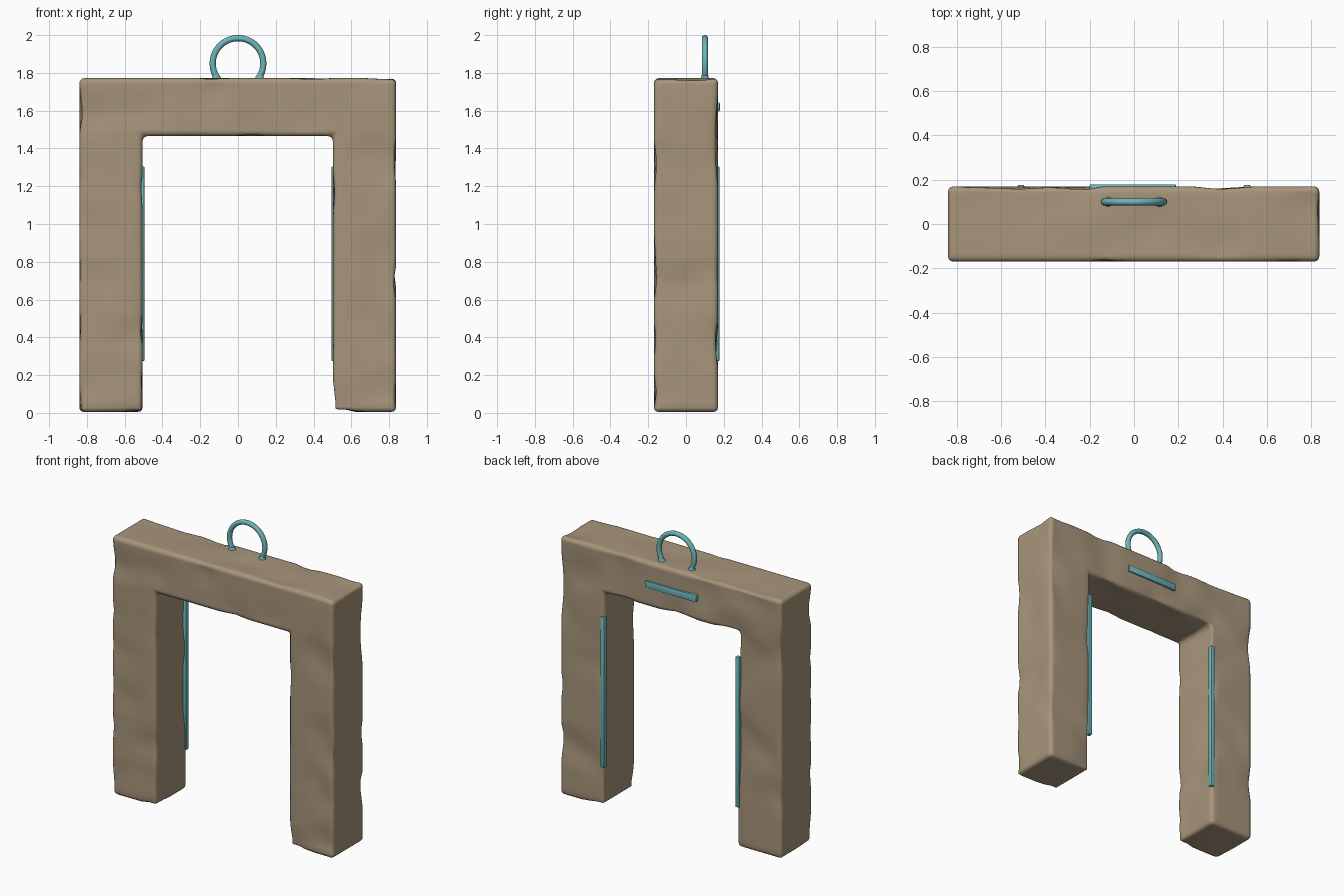
import bpy, bmesh, math
from mathutils import Vector, noise

if "Cube" in bpy.data.objects:
    bpy.data.objects.remove(bpy.data.objects["Cube"])


def material(name, color):
    m = bpy.data.materials.new(name)
    m.diffuse_color = (*color, 1)
    m.use_nodes = True
    m.node_tree.nodes["Principled BSDF"].inputs["Base Color"].default_value = m.diffuse_color
    return m


stone = material("sandstone", (0.39, 0.30, 0.20))
teal = material("teal", (0.15, 0.47, 0.48))


def add_object(name, bm, mat, angle=40):
    bmesh.ops.recalc_face_normals(bm, faces=bm.faces)
    me = bpy.data.meshes.new(name)
    bm.to_mesh(me)
    bm.free()
    ob = bpy.data.objects.new(name, me)
    bpy.context.collection.objects.link(ob)
    me.materials.append(mat)
    bpy.ops.object.select_all(action='DESELECT')
    ob.select_set(True)
    bpy.context.view_layer.objects.active = ob
    bpy.ops.object.shade_smooth_by_angle(angle=math.radians(angle))
    return ob


def bevel_sharp(bm, width, segments):
    edges = [e for e in bm.edges if e.calc_face_angle(0) > 0.5]
    bmesh.ops.bevel(bm, geom=edges, offset=width, segments=segments,
                    profile=0.5, affect='EDGES')


# Stone gateway: two posts and a lintel in one block
xs, zs = (-0.84, -0.505, 0.502, 0.837), (0.005, 1.465, 1.772)
bm = bmesh.new()
grid = {(i, k): bm.verts.new((x, 0.17, z))
        for i, x in enumerate(xs) for k, z in enumerate(zs)}
for i, k in ((0, 0), (0, 1), (1, 1), (2, 1), (2, 0)):
    bm.faces.new([grid[c] for c in ((i, k), (i + 1, k), (i + 1, k + 1), (i, k + 1))])
ext = bmesh.ops.extrude_face_region(bm, geom=bm.faces[:])
bmesh.ops.translate(bm, vec=(0, -0.34, 0),
                    verts=[g for g in ext["geom"] if isinstance(g, bmesh.types.BMVert)])
bmesh.ops.recalc_face_normals(bm, faces=bm.faces)
bevel_sharp(bm, 0.025, 3)

# Cut into small panels and press in shallow chisel dents
step = 0.06
for axis, start, end in ((0, -0.80, 0.80), (1, -0.13, 0.13), (2, 0.06, 1.74)):
    n = round((end - start) / step)
    for j in range(n + 1):
        co, no = Vector(), Vector()
        co[axis] = start + (end - start) * j / n
        no[axis] = 1
        bmesh.ops.bisect_plane(bm, geom=bm.verts[:] + bm.edges[:] + bm.faces[:],
                               plane_co=co, plane_no=no, dist=0.002)
bm.normal_update()
moves = []
for v in bm.verts:
    dent = max(0.0, noise.noise(v.co * 4.5 + Vector((3.1, 7.7, 1.3))) - 0.08)
    moves.append(v.normal * -min(0.014, 0.04 * dent))
for v, d in zip(bm.verts, moves):
    v.co += d
add_object("stone_gateway", bm, stone, 60)


# Teal inlay strips on the back
def strip(name, size, location):
    bm = bmesh.new()
    bmesh.ops.create_cube(bm, size=1)
    bmesh.ops.scale(bm, vec=size, verts=bm.verts)
    bevel_sharp(bm, 0.006, 2)
    bmesh.ops.translate(bm, vec=location, verts=bm.verts)
    add_object(name, bm, teal)


strip("lintel_strip", (0.39, 0.03, 0.048), (-0.005, 0.164, 1.62))
for side, label in ((-1, "left"), (1, "right")):
    strip(label + "_post_strip", (0.03, 0.03, 1.03), (side * 0.51, 0.162, 0.79))

# Hanging ring: open loop of round bar
center, radius, bar, n, m = Vector((0, 0.1, 1.85)), 0.134, 0.0165, 32, 10
a0 = math.radians(-40)
bm = bmesh.new()
rings = []
for i in range(n + 1):
    a = a0 + (math.pi - 2 * a0) * i / n
    out = Vector((math.cos(a), 0, math.sin(a)))
    rings.append([bm.verts.new(center + out * (radius + bar * math.cos(b))
                               + Vector((0, bar * math.sin(b), 0)))
                  for b in (2 * math.pi * j / m for j in range(m))])
for r, s in zip(rings, rings[1:]):
    for j in range(m):
        bm.faces.new((r[j], r[(j + 1) % m], s[(j + 1) % m], s[j]))
bm.faces.new(rings[0])
bm.faces.new(rings[-1])
add_object("top_ring", bm, teal)

# Flared feet where the ring meets the lintel
for side, label in ((-1, "left"), (1, "right")):
    bm = bmesh.new()
    bmesh.ops.create_cone(bm, cap_ends=True, segments=12, radius1=0.026,
                          radius2=0.016, depth=0.035)
    bmesh.ops.translate(bm, vec=(side * 0.116, 0.1, 1.774), verts=bm.verts)
    add_object(label + "_ring_foot", bm, teal)
